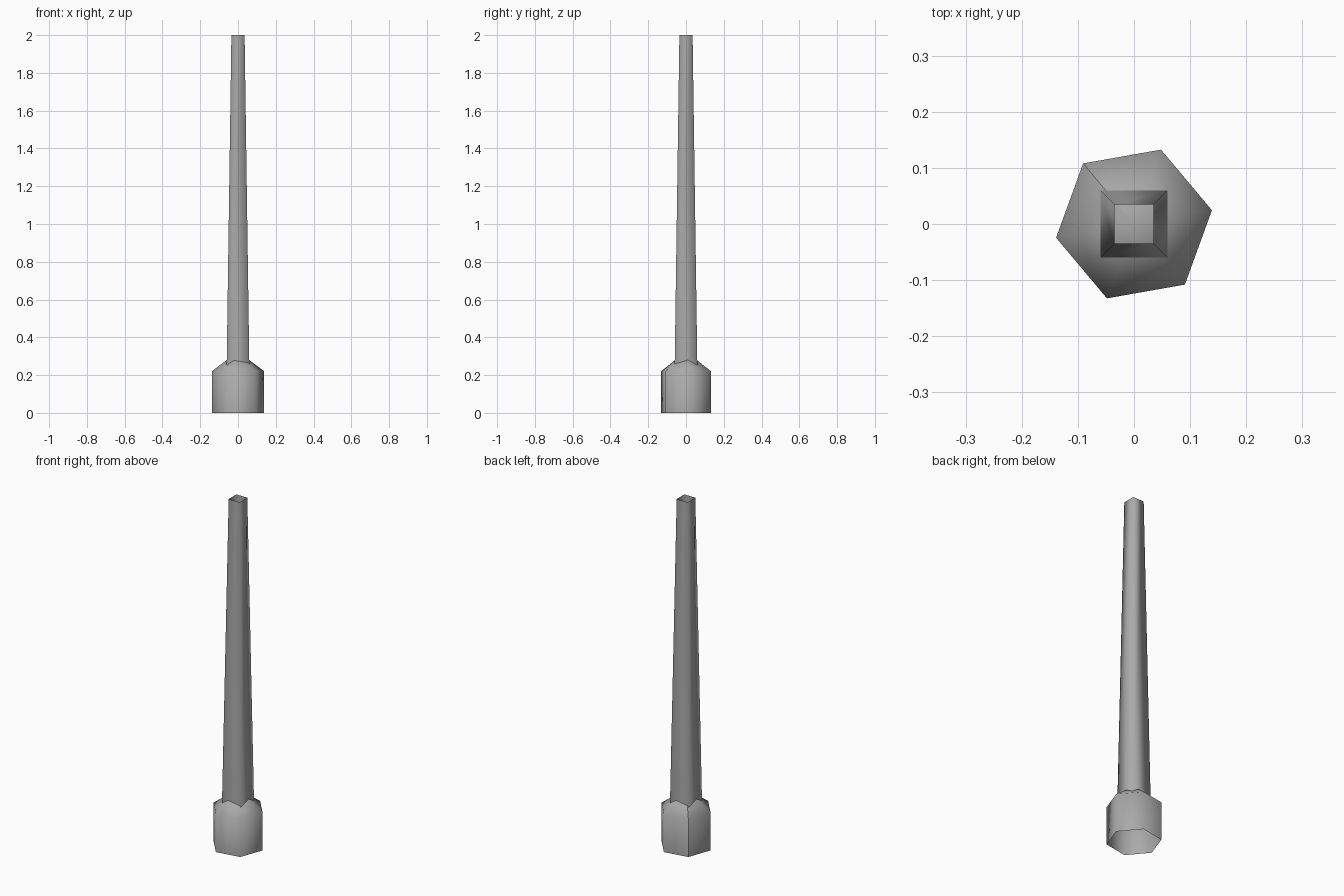
import bpy, bmesh
from math import sin, cos, radians, sqrt

cube = bpy.data.objects.get("Cube")
if cube:
    bpy.data.objects.remove(cube, do_unlink=True)

grey = bpy.data.materials.new("concrete grey")
grey.use_nodes = True
colour = (0.4, 0.4, 0.4, 1)
grey.diffuse_color = colour
grey.node_tree.nodes["Principled BSDF"].inputs["Base Color"].default_value = colour


def ring(bm, sides, radius, z, turn):
    """One horizontal ring of points."""
    angles = [radians(turn + 360 * i / sides) for i in range(sides)]
    return [bm.verts.new((radius * cos(a), radius * sin(a), z)) for a in angles]


def loft(name, sides, levels, turn, apex=None, seam=None):
    """Skin rings of (radius, z), optionally closed by a point on top."""
    bm = bmesh.new()
    rings = [ring(bm, sides, r, z, turn) for r, z in levels]
    for low, high in zip(rings, rings[1:]):
        for i in range(sides):
            j = (i + 1) % sides
            bm.faces.new((low[i], low[j], high[j], high[i]))
    if apex:
        tip = bm.verts.new((0, 0, apex))
        for i in range(sides):
            bm.faces.new((rings[-1][i], rings[-1][(i + 1) % sides], tip))
    for face in bm.faces:
        face.smooth = True
    # Hard seam running up one corner
    if seam is not None:
        line = [r[seam] for r in rings] + ([tip] if apex else [])
        for a, b in zip(line, line[1:]):
            bm.edges.get((a, b)).smooth = False
    mesh = bpy.data.meshes.new(name)
    bm.to_mesh(mesh)
    bm.free()
    mesh.materials.append(grey)
    obj = bpy.data.objects.new(name, mesh)
    bpy.context.collection.objects.link(obj)
    return obj


# Six-sided foot with a shallow pointed shoulder, open underneath
loft("base", 6, [(0.141, 0), (0.141, 0.22)], 10, apex=0.325, seam=2)

# Square tapering hollow shaft
loft("shaft", 4, [(0.06 * sqrt(2), 0.25), (0.035 * sqrt(2), 2)], 45)
